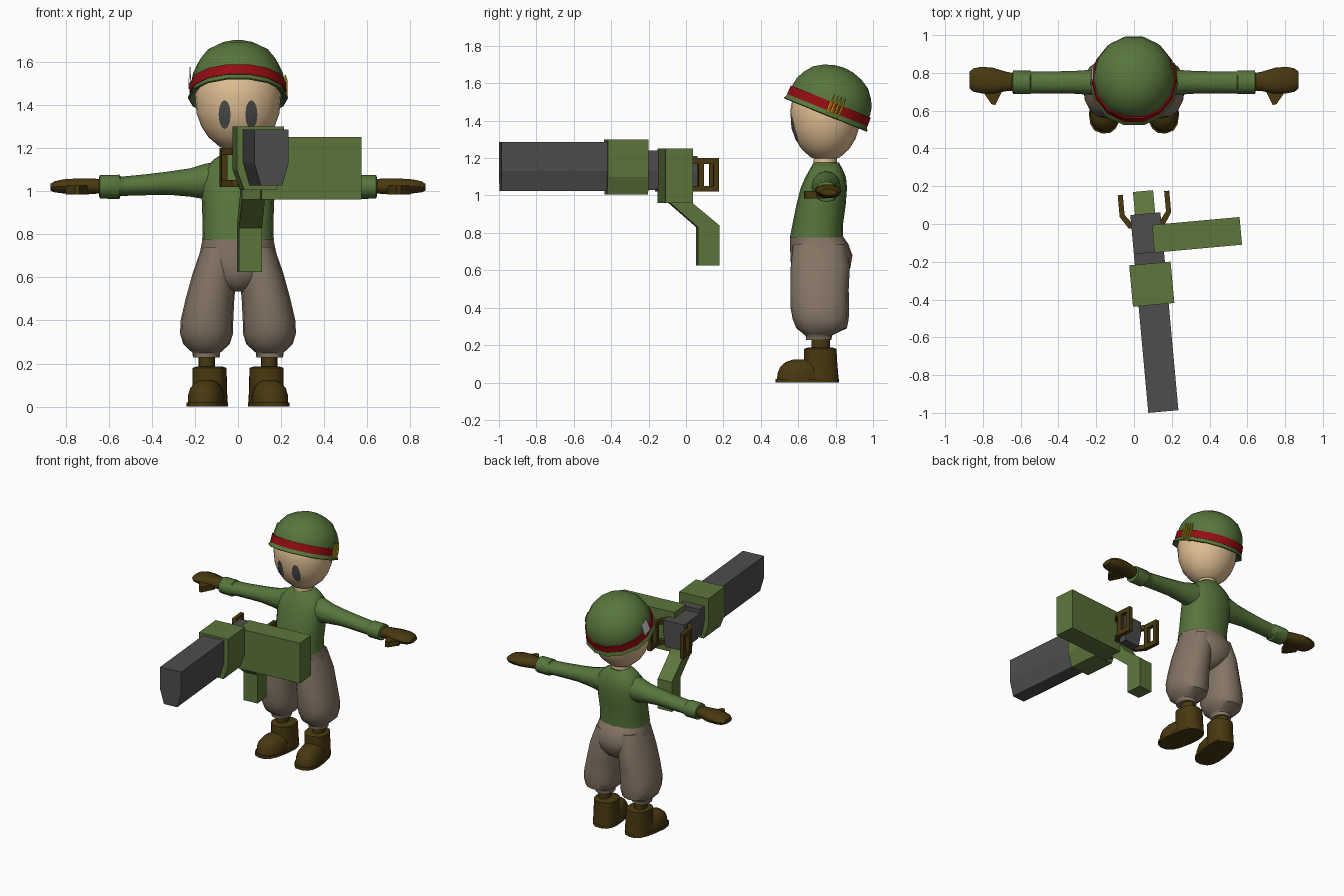
import bpy, bmesh, math
from mathutils import Matrix, Vector

if "Cube" in bpy.data.objects:
    bpy.data.objects.remove(bpy.data.objects["Cube"])


def material(name, r, g, b):
    m = bpy.data.materials.new(name)
    m.use_nodes = True
    m.diffuse_color = (r, g, b, 1)
    m.node_tree.nodes["Principled BSDF"].inputs["Base Color"].default_value = (r, g, b, 1)
    return m


CLOTH = material("uniform green", .095, .18, .045)
PAINT = material("painted metal green", .11, .18, .045)
SKIN = material("skin", .75, .52, .29)
PANTS = material("taupe trousers", .235, .18, .13)
LEATHER = material("dark brown leather", .065, .04, .005)
METAL = material("dark grey", .075, .075, .075)
RED = material("red band", .3, .004, .006)
YELLOW = material("brass yellow", .5, .42, .01)
WHITE = material("white card", .75, .75, .75)
I = Matrix.Identity(4)


def finish(name, bm, mat, matrix=I, smooth=True, mirror=False):
    bmesh.ops.remove_doubles(bm, verts=bm.verts, dist=.0001)
    bmesh.ops.recalc_face_normals(bm, faces=bm.faces)
    bm.transform(matrix)
    me = bpy.data.meshes.new(name)
    bm.to_mesh(me)
    bm.free()
    me.materials.append(mat)
    ob = bpy.data.objects.new(name, me)
    bpy.context.collection.objects.link(ob)
    if mirror:
        ob.modifiers.new("Mirror", "MIRROR").use_axis[0] = True
    if smooth:
        bpy.ops.object.select_all(action="DESELECT")
        ob.select_set(True)
        bpy.context.view_layer.objects.active = ob
        bpy.ops.object.shade_smooth_by_angle(angle=math.radians(45))
    return ob


def spow(v, p):
    return math.copysign(abs(v) ** p, v)


def loft(name, rings, mat, axis="z", n=16, p=1.0, caps=True, **kw):
    """Rings are (position along axis, centre u, centre v, radius u, radius v)."""
    bm = bmesh.new()
    loops = []
    for t, cu, cv, ru, rv in rings:
        loop = []
        for i in range(n):
            a = math.tau * i / n
            u, v = cu + ru * spow(math.cos(a), p), cv + rv * spow(math.sin(a), p)
            loop.append(bm.verts.new((u, v, t) if axis == "z" else (t, u, v)))
        loops.append(loop)
    for lo, hi in zip(loops, loops[1:]):
        for i in range(n):
            j = (i + 1) % n
            bm.faces.new((lo[i], lo[j], hi[j], hi[i]))
    if caps:
        bm.faces.new(loops[0])
        bm.faces.new(loops[-1])
    return finish(name, bm, mat, **kw)


def prism(name, pts, axis, a, b, mat, **kw):
    """Extrude a 2D outline from a to b along an axis."""
    k = "xyz".index(axis)
    bm = bmesh.new()

    def ring(t):
        out = []
        for q in pts:
            c = list(q)
            c.insert(k, t)
            out.append(bm.verts.new(c))
        return out
    lo, hi = ring(a), ring(b)
    bm.faces.new(lo)
    bm.faces.new(hi)
    for i in range(len(pts)):
        j = (i + 1) % len(pts)
        bm.faces.new((lo[i], lo[j], hi[j], hi[i]))
    return finish(name, bm, mat, smooth=False, **kw)


def rect(x0, x1, y0, y1):
    return [(x0, y0), (x1, y0), (x1, y1), (x0, y1)]


# Head and neck
HEAD = [(1.19, .04), (1.205, .085), (1.25, .137), (1.3, .17), (1.36, .192),
        (1.45, .2), (1.53, .185), (1.6, .12)]
HY, DEPTH = .745, .94
loft("head", [(z, 0, HY, r, r * DEPTH) for z, r in HEAD], SKIN, n=24)
loft("neck", [(1.12, 0, .745, .065, .065), (1.24, 0, .745, .06, .06)], SKIN)


def face_y(x, z):
    for (z0, r0), (z1, r1) in zip(HEAD, HEAD[1:]):
        if z0 <= z <= z1:
            r = r0 + (r1 - r0) * (z - z0) / (z1 - z0)
            return HY - DEPTH * math.sqrt(r * r - x * x) - .004


# Eyes lie on the face surface
bm = bmesh.new()
mid = bm.verts.new((.062, face_y(.062, 1.355), 1.355))
rim = []
for i in range(12):
    a = math.tau * i / 12
    x, z = .062 + .028 * math.cos(a), 1.355 + .067 * math.sin(a)
    rim.append(bm.verts.new((x, face_y(x, z), z)))
for i in range(12):
    bm.faces.new((mid, rim[i], rim[(i + 1) % 12]))
finish("eyes", bm, METAL, mirror=True)

# Helmet, tipped back, with its band and trinkets
TILT = Matrix.Translation((0, .745, 1.43)) @ Matrix.Rotation(math.radians(-21.9), 4, "X")
SX = .945
dome = [(.19, .03), (.24, 0), (.247, .004), (.228, .04), (.228, .09), (.22, .13),
        (.2, .17), (.163, .217), (.11, .248), (.055, .266), (.004, .272)]
loft("helmet", [(z, 0, 0, r * SX, r) for r, z in dome], CLOTH, n=14, matrix=TILT)
band = [(.222, .028), (.238, .028), (.236, .078), (.222, .078)]
loft("helmet_band", [(z, 0, 0, r * SX, r) for r, z in band], RED, n=14, caps=False, matrix=TILT)
for i in range(4):
    y = .005 + i * .021
    x = SX * math.sqrt(.236 ** 2 - y * y)
    loft("helmet_cartridge", [(.015, x, y, .007, .007), (.09, x, y, .007, .007),
                              (.122, x - .004, y, .002, .002)], YELLOW, n=6, matrix=TILT)
prism("helmet_card", [(-.222, .06), (-.23, .06), (-.225, .142), (-.217, .142)],
      "y", -.035, .03, WHITE, matrix=TILT)

# Shirt and sleeves
loft("shirt", [(.775, 0, .697, .166, .142), (.85, 0, .705, .164, .135),
               (.95, 0, .722, .168, .132), (1.04, 0, .737, .17, .124),
               (1.1, 0, .747, .155, .108), (1.145, 0, .75, .115, .085),
               (1.175, 0, .75, .07, .068)], CLOTH, p=.85)
loft("sleeves", [(.05, .75, 1.05, .08, .09), (.15, .75, 1.045, .078, .083),
                 (.22, .75, 1.04, .067, .066), (.32, .75, 1.037, .06, .054),
                 (.42, .75, 1.03, .058, .049), (.5, .75, 1.025, .058, .046),
                 (.545, .75, 1.022, .058, .045), (.55, .75, 1.02, .062, .056),
                 (.64, .75, 1.02, .062, .055), (.645, .75, 1.02, .045, .04)],
     CLOTH, axis="x", n=12, mirror=True)

# Gloves
loft("gloves", [(.63, .752, 1.022, .045, .034), (.68, .755, 1.023, .052, .038),
                (.75, .758, 1.022, .07, .038), (.81, .762, 1.022, .07, .034),
                (.85, .762, 1.02, .062, .027), (.87, .762, 1.018, .045, .016)],
     LEATHER, axis="x", n=10, p=.85, mirror=True)
prism("thumbs", [(.69, .72), (.735, .63), (.755, .635), (.8, .70), (.78, .75)], "z",
      .985, 1.025, LEATHER, mirror=True)

# Trousers
loft("trouser_seat", [(.785, 0, .697, .163, .14), (.74, 0, .712, .172, .156),
                      (.68, 0, .724, .185, .166), (.61, 0, .72, .17, .158),
                      (.56, 0, .715, .09, .13), (.535, 0, .715, .03, .09)], PANTS, p=.9)
loft("trouser_legs", [(.74, .085, .712, .083, .14), (.62, .108, .718, .102, .158),
                      (.5, .13, .714, .113, .156), (.4, .144, .715, .122, .156),
                      (.34, .146, .72, .123, .15), (.29, .146, .725, .108, .135),
                      (.26, .147, .712, .075, .085), (.25, .147, .71, .064, .07),
                      (.228, .147, .71, .062, .068)], PANTS, p=.9, mirror=True)

# Boots, toes turned slightly out
FOOT = Matrix.Translation((.132, .715, 0)) @ Matrix.Rotation(math.radians(9), 4, "Z")
loft("ankles", [(.16, .145, .72, .038, .05), (.245, .145, .72, .038, .05)], LEATHER, mirror=True)
loft("boot_shafts", [(.01, 0, .005, .082, .098), (.1, 0, .005, .079, .09),
                     (.18, 0, .003, .078, .087), (.186, 0, .003, .06, .07)],
     LEATHER, p=.8, matrix=FOOT, mirror=True)
loft("boot_toes", [(.012, 0, -.1, .083, .132), (.05, 0, -.1, .083, .128),
                   (.085, 0, -.098, .073, .115), (.11, 0, -.09, .055, .094),
                   (.124, 0, -.08, .028, .06)], LEATHER, p=.9, matrix=FOOT, mirror=True)
loft("boot_soles", [(0, 0, -.067, .089, .172), (.02, 0, -.067, .089, .172)],
     LEATHER, p=.75, matrix=FOOT, mirror=True)

# Heavy gun, turned slightly to one side
GUN = Matrix.Translation((.065, 0, 0)) @ Matrix.Rotation(math.radians(5.2), 4, "Z")


def hull(w, top, knee, bottom, wb):
    return [(-w, top), (w, top), (w, knee), (wb, bottom), (-wb, bottom), (-w, knee)]


prism("gun_barrel", hull(.08, 1.285, 1.13, 1.025, .05), "y", -.997, -.4, METAL, matrix=GUN)
prism("gun_collar", hull(.11, 1.3, 1.1, 1.005, .075), "y", -.43, -.21, PAINT, matrix=GUN)
prism("gun_neck", hull(.08, 1.24, 1.13, 1.03, .06), "y", -.22, -.15, METAL, matrix=GUN)
prism("gun_receiver", hull(.08, 1.21, 1.12, 1.02, .06), "y", -.16, .055, METAL, matrix=GUN)
prism("ammo_box", rect(.03, .495, .96, 1.25), "y", -.155, -.008, PAINT, matrix=GUN)
prism("gun_grip", [(-.1, 1.04), (-.02, 1.04), (.03, .96), (.175, .84), (.175, .625),
                   (.06, .625), (.06, .83), (-.09, .96)], "x", -.055, .052, PAINT, matrix=GUN)

# Paired rear handles
for s in (-1, 1):
    arm = [(s * x, y) for x, y in ((.07, -.02), (.095, -.015), (.137, .05), (.137, .165),
                                   (.11, .165), (.11, .058), (.07, .005))]
    for z in (1.02, 1.168):
        prism("handle_arm", arm, "z", z, z + .032, LEATHER, matrix=GUN)
    for y in (.055, .135):
        prism("handle_bar", rect(s * .11, s * .137, y, y + .03), "z", 1.03, 1.19,
              LEATHER, matrix=GUN)
